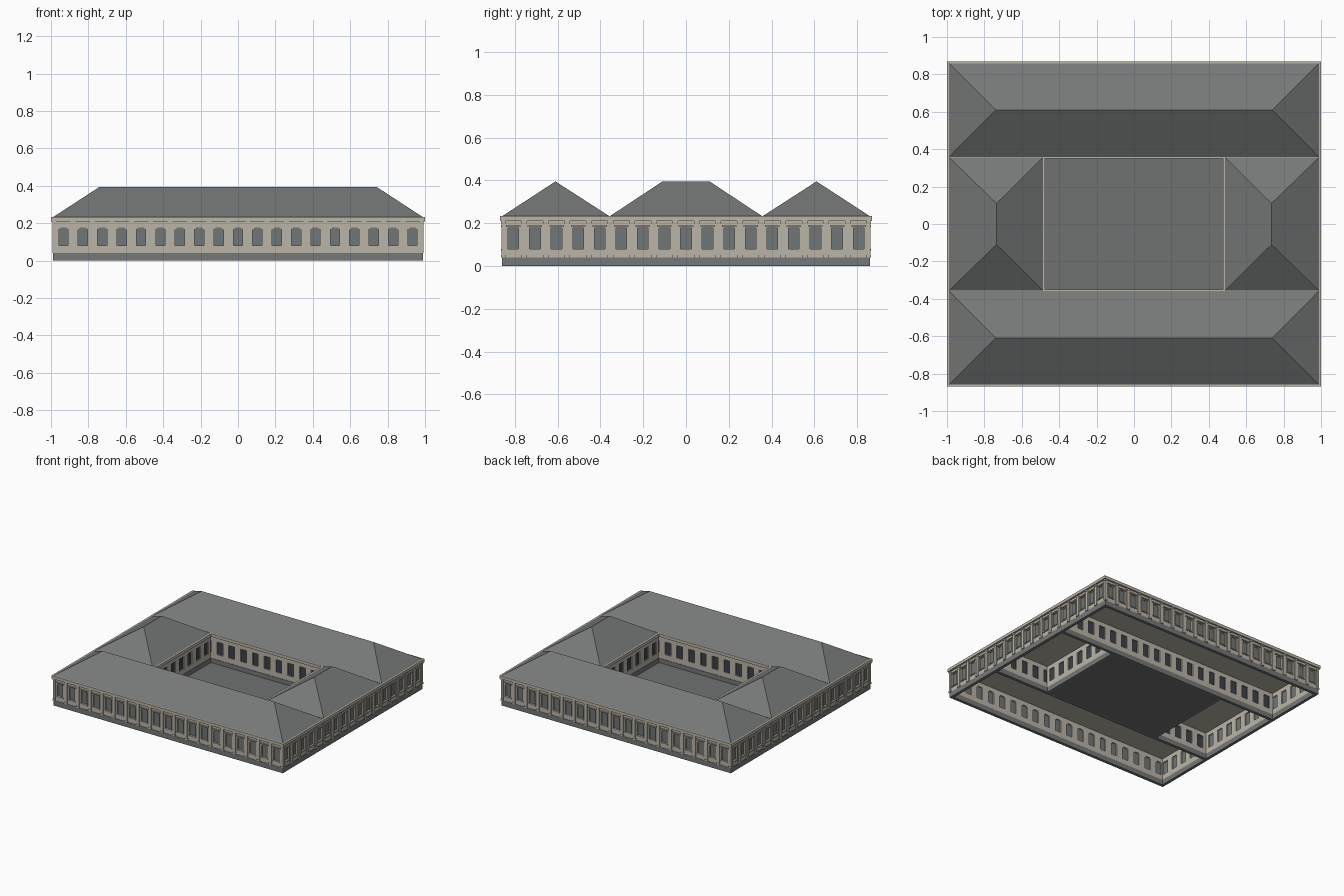
import bpy, bmesh
from math import pi
from mathutils import Matrix, Vector

if "Cube" in bpy.data.objects:
    bpy.data.objects.remove(bpy.data.objects["Cube"])


def material(name, rgb):
    m = bpy.data.materials.new(name)
    m.use_nodes = True
    m.diffuse_color = (*rgb, 1)
    m.node_tree.nodes["Principled BSDF"].inputs["Base Color"].default_value = (*rgb, 1)
    return m


stone = material("pale stone", (0.50, 0.46, 0.39))
slate = material("grey slate", (0.18, 0.19, 0.185))
glass = material("grey glass", (0.16, 0.18, 0.18))
dark_glass = material("dark glass", (0.045, 0.055, 0.065))
paving = material("grey paving", (0.16, 0.165, 0.165))


def prism(bm, profile, y0, y1):
    """Extrude an x-z outline from y0 to y1."""
    front = [bm.verts.new((x, y0, z)) for x, z in profile]
    back = [bm.verts.new((x, y1, z)) for x, z in profile]
    bm.faces.new(front)
    bm.faces.new(back[::-1])
    for i in range(len(front)):
        j = (i + 1) % len(front)
        bm.faces.new((front[j], front[i], back[i], back[j]))


def box(bm, x0, x1, y0, y1, z0, z1):
    prism(bm, [(x0, z0), (x1, z0), (x1, z1), (x0, z1)], y0, y1)


def finish(bm, name, mat, place=Matrix()):
    bmesh.ops.recalc_face_normals(bm, faces=bm.faces)
    mesh = bpy.data.meshes.new(name)
    bm.to_mesh(mesh)
    bm.free()
    mesh.materials.append(mat)
    obj = bpy.data.objects.new(name, mesh)
    obj.matrix_world = place
    bpy.context.collection.objects.link(obj)
    return obj


SILL, HEAD, BASE, TOP = 0.08, 0.177, 0.04, 0.21
THICK = 0.02


def facade(name, angle, distance, length, bays, ornate, clipped=False):
    """A windowed wall whose outer face looks along -y before turning."""
    place = Matrix.Rotation(angle, 4, "Z") @ Matrix.Translation((0, -distance, 0))
    half, step, w = length / 2, length / bays, 0.025
    centres = [-half + step * (i + 0.5) for i in range(bays)]

    # Wall with true window openings
    bm = bmesh.new()
    box(bm, -half, half, 0, THICK, BASE, SILL)
    box(bm, -half, half, 0, THICK, HEAD, TOP)
    edges = [-half] + [c + s * w for c in centres for s in (-1, 1)] + [half]
    for a, b in zip(edges[::2], edges[1::2]):
        box(bm, a, b, 0, THICK, SILL, HEAD)
    if clipped:
        for c in centres:
            for s in (-1, 1):
                e = c + s * w
                prism(bm, [(e, HEAD), (e, HEAD - 0.01), (e - s * 0.01, HEAD)], 0, THICK)
    finish(bm, name + "_wall", stone, place)

    # Window panes
    bm = bmesh.new()
    for c in centres:
        box(bm, c - w, c + w, 0.008, 0.012, SILL, HEAD)
    finish(bm, name + "_panes", glass if ornate else dark_glass, place)

    # Plinth
    bm = bmesh.new()
    box(bm, -half - 0.003, half + 0.003, -0.003, THICK, 0, BASE)
    finish(bm, name + "_plinth", slate, place)

    if not ornate:
        return
    # Pilasters with small capitals and feet
    bm = bmesh.new()
    for i in range(bays + 1):
        x = -half + step * i
        lo, hi = max(x - 0.011, -half - 0.006), min(x + 0.011, half + 0.006)
        box(bm, lo, hi, -0.006, 0.001, BASE, TOP)
        for z0, z1 in ((BASE, 0.052), (0.198, TOP)):
            box(bm, lo - 0.002, hi + 0.002, -0.008, 0.001, z0, z1)
    finish(bm, name + "_pilasters", stone, place)

    # Window surrounds, hoods and sills
    bm = bmesh.new()
    for c in centres:
        for s in (-1, 1):
            a, b = sorted((c + s * w, c + s * (w + 0.006)))
            box(bm, a, b, -0.004, 0.001, SILL, HEAD)
        box(bm, c - 0.034, c + 0.034, -0.008, 0.001, HEAD + 0.004, HEAD + 0.012)
        box(bm, c - 0.031, c + 0.031, -0.007, 0.001, SILL - 0.007, SILL)
    finish(bm, name + "_window_surrounds", stone, place)


def hip_roof(name, x0, x1, y0, y1, ridge_a, ridge_b):
    """Hipped roof with its ridge between two points."""
    bm = bmesh.new()
    z0, z1 = 0.232, 0.395
    pts = [(x0, y0), (x1, y0), (x1, y1), (x0, y1)]
    corners = [bm.verts.new((*p, z0)) for p in pts]
    ridge = [bm.verts.new((*p, z1)) for p in (ridge_a, ridge_b)]
    ends = [min(ridge, key=lambda r: (r.co - c.co).length) for c in corners]
    for i in range(4):
        j = (i + 1) % 4
        face = [corners[i], corners[j], ends[j]]
        if ends[i] is not ends[j]:
            face.append(ends[i])
        bm.faces.new(face)
    bm.faces.new(corners[::-1])
    finish(bm, name, slate)


X, Y = 0.985, 0.857      # outer wall faces
CX, CY = 0.485, 0.357    # courtyard wall faces

# Outer facades
facade("front", 0, Y, 2 * X, 19, True, True)
facade("back", pi, Y, 2 * X, 19, True, True)
facade("left", pi / 2, X, 2 * Y, 17, True)
facade("right", -pi / 2, X, 2 * Y, 17, True)

# Courtyard facades
facade("front_wing_inner", pi, -CY, 2 * X - 0.04, 19, False)
facade("back_wing_inner", 0, -CY, 2 * X - 0.04, 19, False)
facade("left_wing_inner", -pi / 2, -CX, 2 * CY, 7, False)
facade("right_wing_inner", pi / 2, -CX, 2 * CY, 7, False)

# Cornice slabs, which also close the rooms from above
for s, label in ((-1, "front"), (1, "back")):
    bm = bmesh.new()
    y0, y1 = sorted((s * 0.87, s * (CY - 0.008)))
    box(bm, -1, 1, y0, y1, TOP, 0.233)
    finish(bm, label + "_cornice", stone)
for s, label in ((1, "left"), (-1, "right")):
    bm = bmesh.new()
    x0, x1 = sorted((s, s * (CX - 0.01)))
    box(bm, x0, x1, -CY + 0.008, CY - 0.008, TOP, 0.233)
    finish(bm, label + "_cornice", stone)

# Hipped roofs over the four wings
for s, label in ((-1, "front"), (1, "back")):
    y0, y1 = sorted((s * 0.86, s * CY))
    hip_roof(label + "_roof", -0.99, 0.99, y0, y1, (-0.74, s * 0.61), (0.74, s * 0.61))
for s, label in ((1, "left"), (-1, "right")):
    x0, x1 = sorted((s * 0.99, s * CX))
    hip_roof(label + "_roof", x0, x1, -CY, CY, (s * 0.735, -0.11), (s * 0.735, 0.11))

# Courtyard floor
bm = bmesh.new()
box(bm, -CX, CX, -CY, CY, 0, 0.006)
finish(bm, "courtyard_floor", paving)
